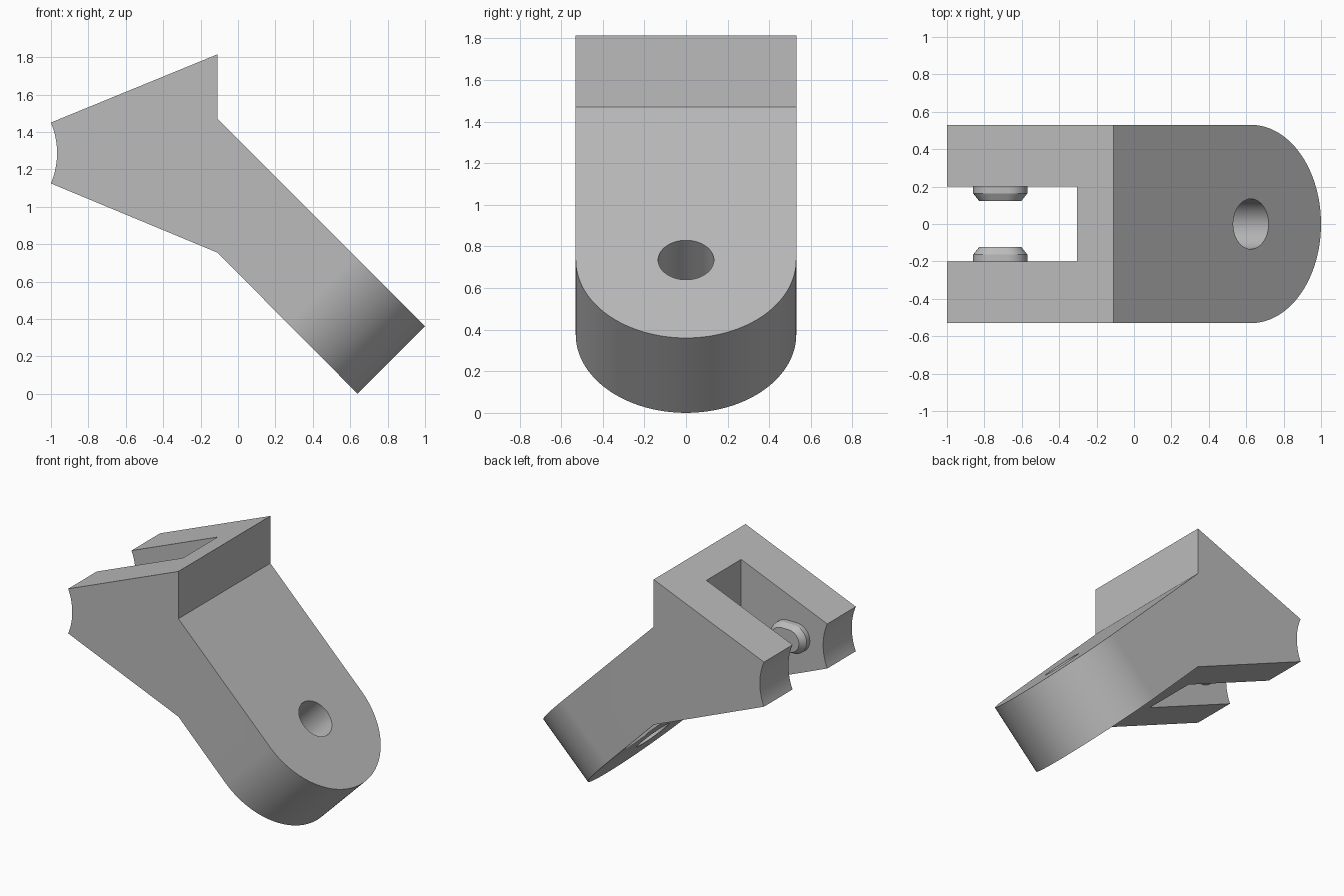
import bpy, bmesh, math
from mathutils import Matrix, Vector

if "Cube" in bpy.data.objects:
    bpy.data.objects.remove(bpy.data.objects["Cube"])

HALF = 0.53            # half width of the bracket
TILT = math.radians(45)

grey = bpy.data.materials.new("plain_grey")
grey.use_nodes = True
grey.diffuse_color = (0.5, 0.5, 0.5, 1)
grey.node_tree.nodes["Principled BSDF"].inputs["Base Color"].default_value = (0.5, 0.5, 0.5, 1)


def arc(cx, cy, r, start, end, n):
    return [(cx + r * math.cos(math.radians(start + (end - start) * i / n)),
             cy + r * math.sin(math.radians(start + (end - start) * i / n)))
            for i in range(n + 1)]


def prism(name, points, low, high, matrix, cap_scale=None):
    """Extrude an outline along local z, optionally shrinking the far cap."""
    bm = bmesh.new()
    face = bm.faces.new([bm.verts.new((x, y, low)) for x, y in points])
    levels = [(high, 1.0)]
    if cap_scale:
        levels = [(low + (high - low) * 0.5, 1.0), (high, cap_scale)]
    for z, scale in levels:
        out = bmesh.ops.extrude_face_region(bm, geom=[face])["geom"]
        bmesh.ops.delete(bm, geom=[face], context="FACES_ONLY") if face.is_valid and z != levels[0][0] else None
        face = [g for g in out if isinstance(g, bmesh.types.BMFace)][0]
        for v in face.verts:
            v.co = (v.co.x * scale, v.co.y * scale, z)
    bm.transform(matrix)
    bmesh.ops.recalc_face_normals(bm, faces=bm.faces)
    mesh = bpy.data.meshes.new(name)
    bm.to_mesh(mesh)
    bm.free()
    mesh.materials.append(grey)
    obj = bpy.data.objects.new(name, mesh)
    bpy.context.collection.objects.link(obj)
    return obj


def smooth(obj):
    bpy.ops.object.select_all(action="DESELECT")
    obj.select_set(True)
    bpy.context.view_layer.objects.active = obj
    bpy.ops.object.shade_smooth_by_angle(angle=math.radians(25))


def boolean(obj, cutter, operation):
    mod = obj.modifiers.new(cutter.name, "BOOLEAN")
    mod.object, mod.operation, mod.solver = cutter, operation, "EXACT"
    bpy.context.view_layer.objects.active = obj
    bpy.ops.object.modifier_apply(modifier=mod.name)
    bpy.data.objects.remove(cutter)


# Side profile with hollowed fork tips, extruded across the width
to_side = Matrix.Rotation(math.radians(90), 4, "X")
profile = [(-0.11, 1.815), (-0.11, 1.47), (1, 0.36), (0.64, 0), (-0.11, 0.755)]
profile += arc(-1.384, 1.2875, 0.4166, -23, 23, 20)
body = prism("bracket_body", profile, -0.7, 0.7, to_side)

# Rounded arm end and bolt hole, both square to the sloping arm
arm_frame = Matrix.Translation((0.625, 0, 0.735)) @ Matrix.Rotation(TILT, 4, "Y")
outline = [(-3, -HALF)] + arc(0, 0, HALF, -90, 90, 64) + [(-3, HALF)]
boolean(body, prism("rounded_outline", outline, -3, 3, arm_frame), "INTERSECT")
boolean(body, prism("bolt_hole", arc(0, 0, 0.134, 0, 354.375, 63), -1, 1, arm_frame), "DIFFERENCE")

# Fork slot
slot = [(-1.5, -0.2), (-0.305, -0.2), (-0.305, 0.2), (-1.5, 0.2)]
boolean(body, prism("fork_slot", slot, 0.5, 2.5, Matrix()), "DIFFERENCE")
smooth(body)

# Chamfered locking pegs on the inner fork walls
HEIGHT, REACH = 0.105, 0.145
shape = arc(REACH - HEIGHT, 0, HEIGHT, -90, 90, 20) + arc(HEIGHT - REACH, 0, HEIGHT, 90, 270, 20)
for name, side in (("front_peg", -1), ("back_peg", 1)):
    frame = Matrix.Translation((-0.715, side * 0.2, 1.2875)) @ Matrix.Rotation(side * TILT * 2, 4, "X")
    smooth(prism(name, shape, -0.005, 0.078, frame, cap_scale=0.77))
